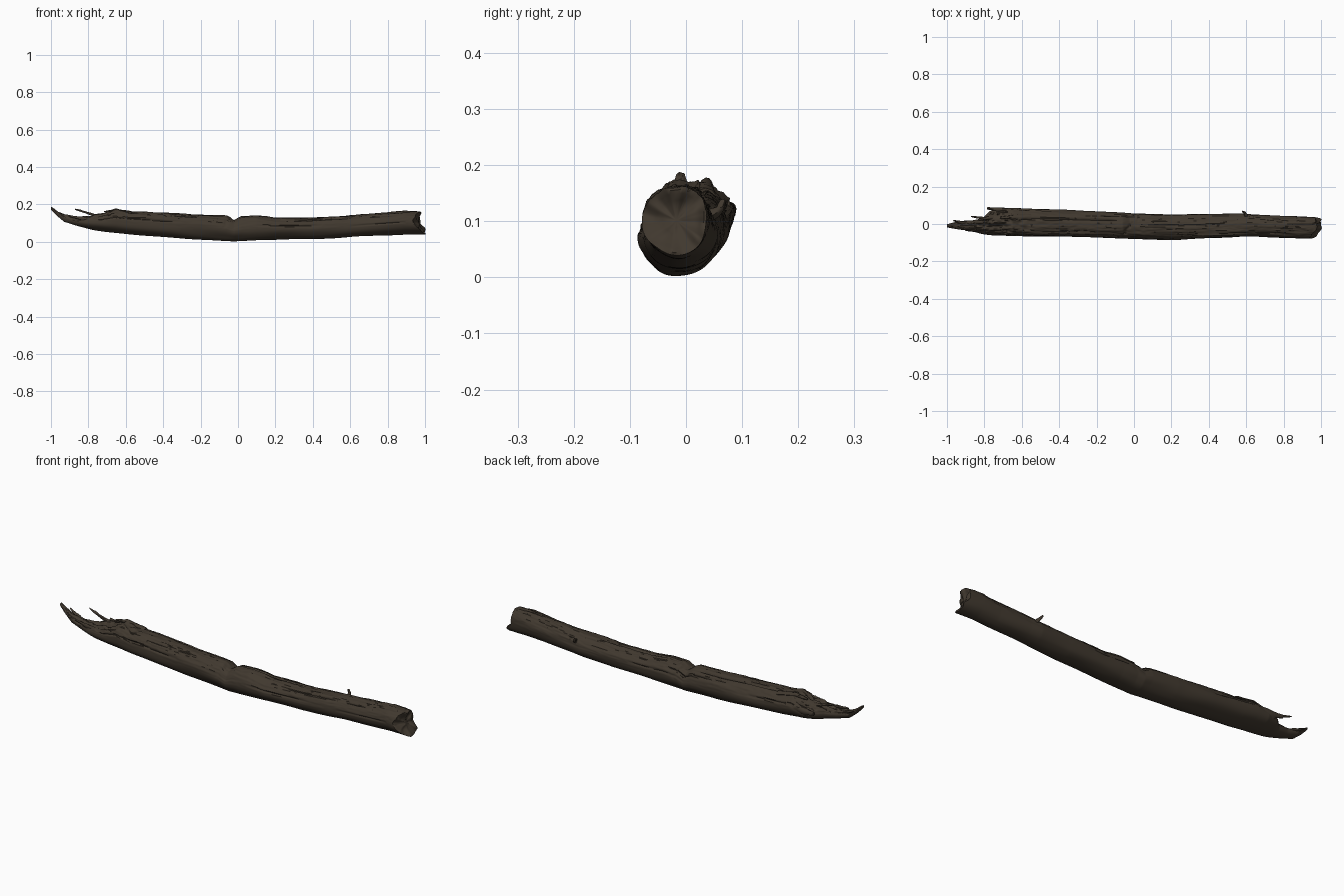
import bpy, bmesh, math, random
from mathutils import Vector, noise

if "Cube" in bpy.data.objects:
    bpy.data.objects.remove(bpy.data.objects["Cube"])

random.seed(4)
bark = bpy.data.materials.new("dark weathered wood")
bark.diffuse_color = (0.052, 0.040, 0.028, 1)
bark.use_nodes = True
bark.node_tree.nodes["Principled BSDF"].inputs["Base Color"].default_value = bark.diffuse_color

# Log outline: x, bottom z, top z, front y, back y
OUT = [(-1.0, .172, .190, -.018, -.002), (-.97, .140, .172, -.024, .006),
       (-.93, .106, .148, -.030, .016), (-.87, .087, .136, -.038, .018),
       (-.81, .072, .138, -.054, .030), (-.77, .063, .148, -.060, .070),
       (-.71, .054, .158, -.062, .086), (-.65, .047, .178, -.064, .088),
       (-.58, .040, .164, -.066, .084), (-.40, .025, .156, -.069, .077),
       (-.20, .012, .146, -.070, .069), (-.06, .004, .138, -.076, .059),
       (-.02, .003, .116, -.079, .055), (.02, .004, .138, -.081, .053),
       (.10, .008, .141, -.084, .052), (.20, .011, .127, -.084, .052),
       (.40, .015, .130, -.077, .054), (.57, .023, .139, -.068, .057),
       (.63, .027, .143, -.067, .052), (.80, .036, .156, -.075, .042),
       (.90, .041, .165, -.078, .041), (1.0, .040, .163, -.079, .038)]
YC = -.010

# Long grain cracks: start x, end x, angle, depth
CRACKS = [(-.62, -.05, 1.15, .010), (-.55, -.2, 2.2, .008), (-.75, -.3, 2.75, .008),
          (.0, .5, 1.5, .007), (.3, .85, 2.3, .006), (-.3, .1, .7, .009),
          (.55, .95, .9, .006), (.1, .45, 2.9, .006), (-.7, -.4, .35, .008),
          (-.02, .3, .25, .006), (.6, .93, 3.1, .005)]


def row(x):
    for a, b in zip(OUT, OUT[1:]):
        if x <= b[0]:
            t = max(0, (x - a[0]) / (b[0] - a[0]))
            return [a[i] + (b[i] - a[i]) * t for i in range(1, 5)]
    return OUT[-1][1:]


def n3(a, b, c):
    return noise.noise(Vector((a, b, c)))


def log_point(x, th):
    zb, zt, y0, y1 = row(x)
    c, s = math.cos(th), math.sin(th)
    zc, rz = (zb + zt) / 2, (zt - zb) / 2
    ry = (y1 - YC) if c > 0 else (YC - y0)
    size = min(1, rz / .05)
    up = max(0, s + .25)
    d = .004 * n3(x * 5, c * 1.5, s * 1.5) + .0035 * up * n3(x * 7, c * 8, s * 8)
    d += .002 * up * n3(x * 30, c * 14, s * 14)
    for a, b, ang, depth in CRACKS:
        if a < x < b:
            w = ang + .12 * n3(x * 6, ang * 9, 0)
            g = max(0, 1 - abs(th - w) / .09)
            d -= depth * g * math.sin(math.pi * (x - a) / (b - a)) ** .5
    # slanted crack wrapping round from the notch
    k = abs(x + .02 - .05 * c + .015 * n3(th * 3, 1, 7))
    d -= .007 * max(0, 1 - k / .015) * max(0, s + .1)
    y = YC + (ry + d * size) * c
    z = zc + (rz + d * size) * s
    # torn upper side at the left end
    if x < -.52 and s > 0:
        tear = min(1, (-.52 - x) / .2) * size
        h = n3(x * 13, y * 45, 3) + .5 * n3(x * 35, y * 90, 8)
        z -= tear * s * max(0, .012 + .035 * h - (.012 if y > .02 else 0))
    # uneven slanted right end
    if x > .86:
        t = (x - .86) / .14
        low = max(0, min(1, (.098 - z) / .03))
        x += t * (-.030 + .028 * low + min(0, (y + .03) * .7) + .008 * n3(y * 40, z * 40, 2))
    return Vector((x, y, z))


def loft(name, rings, smooth=True):
    bm = bmesh.new()
    vs = [[bm.verts.new(p) for p in r] for r in rings]
    for a, b in zip(vs, vs[1:]):
        n = len(a)
        for i in range(n):
            bm.faces.new((a[i], a[(i + 1) % n], b[(i + 1) % n], b[i]))
    for r in (vs[0], vs[-1]):
        mid = bm.verts.new(sum((v.co for v in r), Vector()) / len(r))
        for i in range(len(r)):
            bm.faces.new((r[i], r[(i + 1) % len(r)], mid))
    bmesh.ops.recalc_face_normals(bm, faces=bm.faces)
    me = bpy.data.meshes.new(name)
    bm.to_mesh(me)
    bm.free()
    me.materials.append(bark)
    ob = bpy.data.objects.new(name, me)
    bpy.context.collection.objects.link(ob)
    bpy.context.view_layer.objects.active = ob
    ob.select_set(True)
    bpy.ops.object.shade_smooth_by_angle(angle=math.radians(50))
    ob.select_set(False)
    return ob


# Main log, with a rough dished face on the right end
NX, NT = 420, 96
rings = [[log_point(-1 + 2 * i / NX, 2 * math.pi * j / NT) for j in range(NT)]
         for i in range(NX + 1)]
edge = rings[-1]
mid = sum(edge, Vector()) / NT
for f in (.92, .8, .6, .4, .2):
    ring = []
    for p in edge:
        q = mid.lerp(p, f)
        q.x += .012 * n3(q.y * 35, q.z * 35, 5) - .010 * (1 - f)
        ring.append(q)
    rings.append(ring)
loft("log", rings)


# Splinters and twigs: paths of (x, y, z, half width, half height)
def splinter(name, path, sides=8):
    rings = []
    for i, (a, b) in enumerate(zip(path, path[1:])):
        for k in range(6 + (i == len(path) - 2)):
            x, y, z, w, h = [u + (v - u) * k / 6 for u, v in zip(a, b)]
            along = Vector(b[:3]) - Vector(a[:3])
            side = along.cross(Vector((0, 0, 1))).normalized()
            up = side.cross(along).normalized()
            ring = []
            for j in range(sides):
                t = 2 * math.pi * j / sides
                r = 1 + .35 * n3(x * 40, y * 40 + math.cos(t) * 2, z * 40 + math.sin(t) * 2)
                ring.append(Vector((x, y, z)) + side * math.cos(t) * w * r + up * math.sin(t) * h * r)
            rings.append(ring)
    loft(name, rings)


splinter("thin_splinter", [(-.74, .035, .135, .010, .008), (-.80, .030, .152, .007, .006),
                           (-.84, .036, .165, .006, .005), (-.872, .040, .174, .003, .003)])
splinter("back_splinter", [(-.62, .068, .120, .014, .022), (-.73, .078, .116, .010, .018),
                           (-.785, .084, .122, .006, .010)])
splinter("upper_back_splinter", [(-.55, .035, .148, .016, .012), (-.65, .036, .166, .012, .010),
                                 (-.715, .034, .160, .005, .004)])
splinter("tip_prong", [(-.88, .000, .125, .010, .008), (-.94, .012, .146, .007, .006),
                       (-.965, .018, .158, .003, .003)])
splinter("front_splinter", [(-.72, -.045, .115, .008, .016), (-.82, -.040, .122, .006, .012),
                            (-.90, -.034, .136, .003, .004)])
splinter("twig_stub", [(.60, .040, .108, .011, .010), (.592, .062, .122, .007, .007),
                       (.580, .067, .136, .005, .005)])
# Loose slivers lying in the torn left end
for i in range(9):
    x, y = random.uniform(-.74, -.56), random.uniform(-.04, .06)
    z = .142 - 2.5 * (y - .01) ** 2 * 3
    l = random.uniform(.05, .1)
    splinter("sliver_%d" % i, [(x + l, y, z - .004, .006, .006),
                               (x, y + random.uniform(-.008, .008), z + .004, .005, .006),
                               (x - l * .6, y, z + random.uniform(-.004, .010), .002, .002)], 6)
